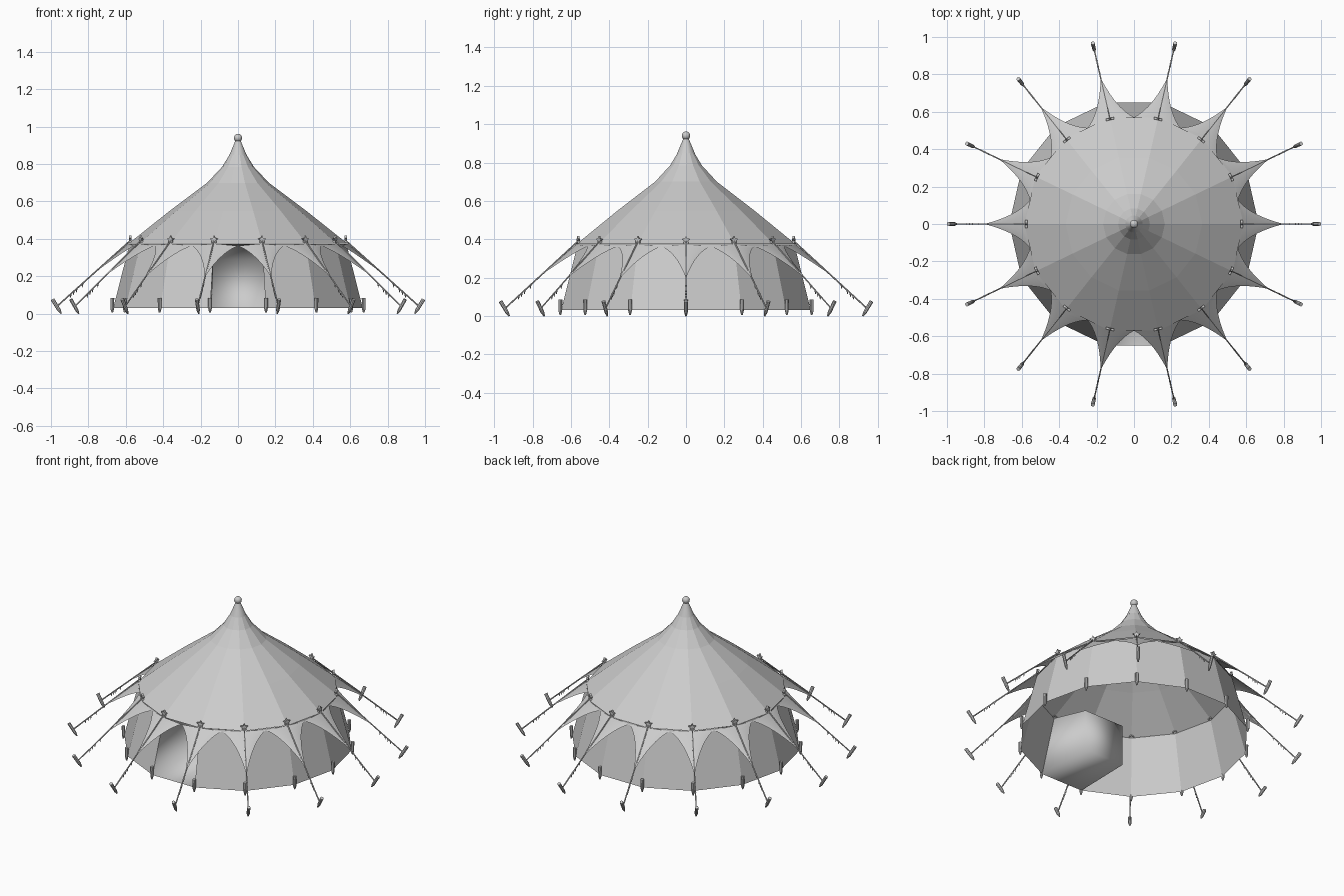
import bpy, bmesh, math
from mathutils import Vector, Matrix

if "Cube" in bpy.data.objects:
    bpy.data.objects.remove(bpy.data.objects["Cube"])

SIDES = 14
STEP = 2 * math.pi / SIDES
FRONT = 10          # index of the panel facing the front

canvas = bpy.data.materials.new("grey_canvas")
canvas.use_nodes = True
GREY = (0.6, 0.6, 0.6, 1)
canvas.diffuse_color = GREY
canvas.node_tree.nodes["Principled BSDF"].inputs["Base Color"].default_value = GREY


def polar(r, z, k):
    return Vector((r * math.cos(k * STEP), r * math.sin(k * STEP), z))


def finish(name, bm, smooth=False):
    mesh = bpy.data.meshes.new(name)
    bm.to_mesh(mesh)
    bm.free()
    mesh.materials.append(canvas)
    for p in mesh.polygons:
        p.use_smooth = smooth
    obj = bpy.data.objects.new(name, mesh)
    bpy.context.collection.objects.link(obj)
    return obj


def ring_skin(name, profile, skip=()):
    """Skin a radius/height profile around the centre, leaving out some panels."""
    bm = bmesh.new()
    rings = [[bm.verts.new(polar(r, z, k)) for k in range(SIDES)] for r, z in profile]
    for a, b in zip(rings, rings[1:]):
        for k in range(SIDES):
            if k not in skip:
                n = (k + 1) % SIDES
                bm.faces.new((a[k], a[n], b[n], b[k]))
    return finish(name, bm)


def rod(bm, a, b, r1, r2, sides=8):
    axis = b - a
    m = Matrix.Translation((a + b) / 2) @ axis.to_track_quat('Z', 'Y').to_matrix().to_4x4()
    bmesh.ops.create_cone(bm, cap_ends=True, segments=sides, radius1=r1, radius2=r2,
                          depth=axis.length, matrix=m)


# Roof and wall
EAVE = (0.585, 0.375)
WALL_LOW, WALL_TOP = (0.667, 0.03), (0.58, 0.372)
ring_skin("roof", [EAVE, (0.365, 0.55), (0.165, 0.70), (0.085, 0.785), (0.045, 0.85), (0.02, 0.89)])
ring_skin("wall", [WALL_LOW, WALL_TOP], skip=(FRONT,))

# Doorway recess pushed inward from the front panel
bm = bmesh.new()
outer = [polar(*WALL_LOW, FRONT), polar(*WALL_LOW, FRONT + 1),
         polar(*WALL_TOP, FRONT + 1), polar(*WALL_TOP, FRONT)]
inner = [Vector((math.copysign(0.14, p.x), -0.27, z)) for p, z in zip(outer, (0.03, 0.03, 0.29, 0.29))]
o = [bm.verts.new(p) for p in outer]
i = [bm.verts.new(p) for p in inner]
for k in range(4):
    n = (k + 1) % 4
    bm.faces.new((o[k], o[n], i[n], i[k]))
bm.faces.new(i)
finish("doorway", bm, smooth=True)

# Pointed awning flaps, one at each corner with scalloped edges
bm = bmesh.new()
CUTS = 10
corner, tip = Vector((EAVE[0], 0, EAVE[1])), Vector((0.8, 0, 0.195))
for k in range(SIDES):
    turn = Matrix.Rotation(k * STEP, 3, 'Z')
    for side in (-1, 1):
        middle = (polar(*EAVE, 0) + polar(*EAVE, side)) / 2 + Vector((0, 0, -0.012))
        bend = Vector((0.625, side * 0.045, 0.325))
        prev = None
        for s in range(CUTS + 1):
            t = s / CUTS
            ridge = corner.lerp(tip, t)
            edge = middle * (1 - t) ** 2 + bend * 2 * t * (1 - t) + tip * t * t
            pair = [bm.verts.new(turn @ ridge), bm.verts.new(turn @ edge)]
            if prev:
                quad = (prev[0], prev[1], pair[1], pair[0])
                bm.faces.new(quad if side < 0 else quad[::-1])
            prev = pair
bmesh.ops.remove_doubles(bm, verts=bm.verts, dist=0.0005)
finish("awning_flaps", bm, smooth=True)

# Guy ropes with hanging tensioner knots
bm = bmesh.new()
for k in range(SIDES):
    top, low = polar(0.575, 0.392, k), polar(0.965, 0.042, k)
    rod(bm, top, low, 0.004, 0.004, 6)
    for f in (0.66, 0.74, 0.78, 0.82):
        p = top.lerp(low, f)
        rod(bm, p, p - Vector((0, 0, 0.02)), 0.006, 0.001, 4)
finish("guy_ropes", bm)


# Pegs: leaning ones for the ropes, upright ones for the wall
def pegs(name, r_top, z_top, r_low, z_low):
    bm = bmesh.new()
    for k in range(SIDES):
        head, point = polar(r_top, z_top, k), polar(r_low, z_low, k)
        neck = head.lerp(point, 0.75)
        rod(bm, head, neck, 0.0105, 0.0095)
        rod(bm, neck, point, 0.0095, 0.004)
    return finish(name, bm)


pegs("rope_pegs", 0.992, 0.077, 0.945, 0.0)
pegs("wall_pegs", 0.672, 0.085, 0.672, 0.005)

# Star badges where the ropes leave the roof
bm = bmesh.new()
for k in range(SIDES):
    turn = Matrix.Rotation(k * STEP, 3, 'Z')
    points = []
    for s in range(10):
        r = 0.011 if s % 2 else 0.023
        a = math.pi / 2 + s * math.pi / 5
        points.append(Vector((0.57, r * math.cos(a), 0.395 + r * math.sin(a))))
    face = bm.faces.new([bm.verts.new(turn @ p) for p in points])
    out = bmesh.ops.extrude_face_region(bm, geom=[face])
    bmesh.ops.translate(bm, vec=polar(0.012, 0, k),
                        verts=[g for g in out["geom"] if isinstance(g, bmesh.types.BMVert)])
bmesh.ops.recalc_face_normals(bm, faces=bm.faces)
finish("star_badges", bm)

# Peak cap and ball finial
bm = bmesh.new()
rod(bm, Vector((0, 0, 0.848)), Vector((0, 0, 0.925)), 0.046, 0.014, 24)
cap = finish("peak_cap", bm, smooth=True)
bm = bmesh.new()
bmesh.ops.create_uvsphere(bm, u_segments=20, v_segments=12, radius=0.022,
                          matrix=Matrix.Translation((0, 0, 0.94)))
finish("ball_finial", bm, smooth=True)

bpy.ops.object.select_all(action='DESELECT')
cap.select_set(True)
bpy.context.view_layer.objects.active = cap
bpy.ops.object.shade_smooth_by_angle(angle=math.radians(40))
